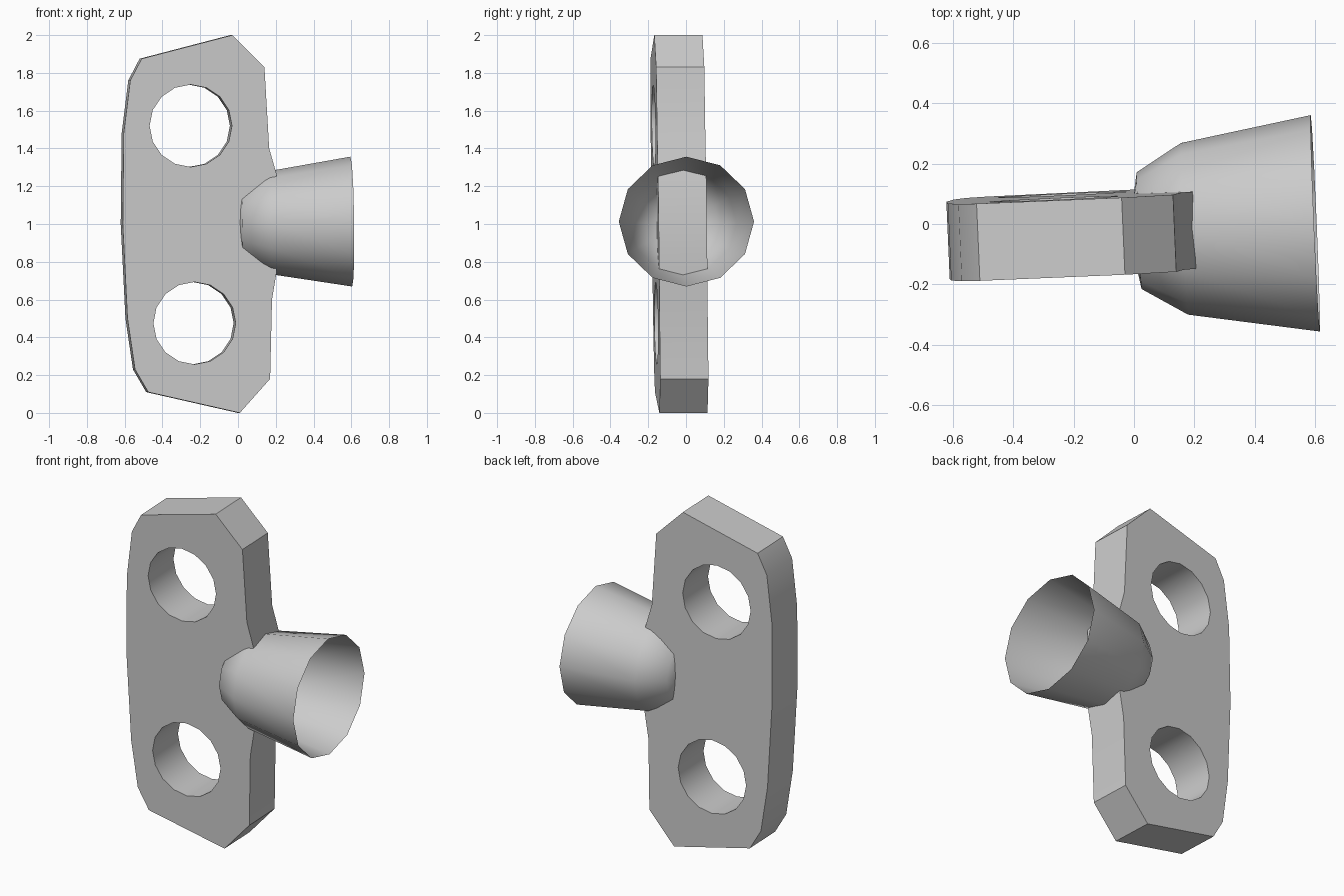
import bpy
import bmesh
from math import sin, cos, pi, radians
from mathutils import Vector

cube = bpy.data.objects.get("Cube")
if cube:
    bpy.data.objects.remove(cube, do_unlink=True)

# Single grey material
grey = bpy.data.materials.new("plain_grey")
grey.use_nodes = True
colour = (0.6, 0.6, 0.6, 1)
grey.diffuse_color = colour
grey.node_tree.nodes["Principled BSDF"].inputs["Base Color"].default_value = colour


def finish(bm, name, angle):
    mesh = bpy.data.meshes.new(name)
    bm.to_mesh(mesh)
    bm.free()
    mesh.materials.append(grey)
    obj = bpy.data.objects.new(name, mesh)
    bpy.context.collection.objects.link(obj)
    bpy.ops.object.select_all(action='DESELECT')
    obj.select_set(True)
    bpy.context.view_layer.objects.active = obj
    bpy.ops.object.shade_smooth_by_angle(angle=radians(angle))
    return obj


# Plate: slightly turned slab with two round through-holes
OUTLINE = [(-0.03, 2), (0.14, 1.83), (0.165, 1.4), (0.205, 1.26),
           (0.205, 0.75), (0.18, 0.6), (0.17, 0.18), (0.01, 0),
           (-0.475, 0.11), (-0.545, 0.23), (-0.585, 0.5), (-0.61, 1),
           (-0.605, 1.48), (-0.57, 1.76), (-0.51, 1.875)]


def circle(cx, cz, r, n=16):
    return [(cx + r * cos(2 * pi * i / n), cz + r * sin(2 * pi * i / n))
            for i in range(n)]


bm = bmesh.new()
for loop in (OUTLINE, circle(-0.25, 1.52, 0.218), circle(-0.23, 0.475, 0.218)):
    verts = [bm.verts.new((x, -0.154 + 0.045 * x - 0.0125 * (z - 1), z))
             for x, z in loop]
    for a, b in zip(verts, verts[1:] + verts[:1]):
        bm.edges.new((a, b))
bmesh.ops.triangle_fill(bm, edges=bm.edges[:], use_beauty=True)
back = bmesh.ops.extrude_face_region(bm, geom=bm.faces[:], use_keep_orig=True)
bmesh.ops.translate(bm, vec=(-0.011, 0.255, 0),
                    verts=[v for v in back["geom"] if isinstance(v, bmesh.types.BMVert)])
bmesh.ops.recalc_face_normals(bm, faces=bm.faces[:])
finish(bm, "plate", 30)

# Cup: thin open flared shell on the same turned axis (distance, radius)
PROFILE = [(0.0, 0.1), (0.017, 0.193), (0.167, 0.284), (0.6, 0.358)]
SIDES = 12
bm = bmesh.new()
rings = []
for x, r in PROFILE:
    centre = Vector((x, -0.023 + 0.042 * x, 1.005 + 0.013 * x))
    rings.append([bm.verts.new(centre + Vector((
        -0.042 * r * cos(t) - 0.013 * r * sin(t), r * cos(t), 0.96 * r * sin(t))))
        for t in (2 * pi * i / SIDES for i in range(SIDES))])
for inner, outer in zip(rings, rings[1:]):
    for i in range(SIDES):
        j = (i + 1) % SIDES
        bm.faces.new((inner[i], outer[i], outer[j], inner[j]))
bm.normal_update()
# Outward normals on the flared wall
wall = bm.faces[:]
if wall[-1].normal.dot(wall[-1].calc_center_median() - Vector((0.4, 0, 1))) < 0:
    bmesh.ops.reverse_faces(bm, faces=wall)
finish(bm, "cup", 60)
